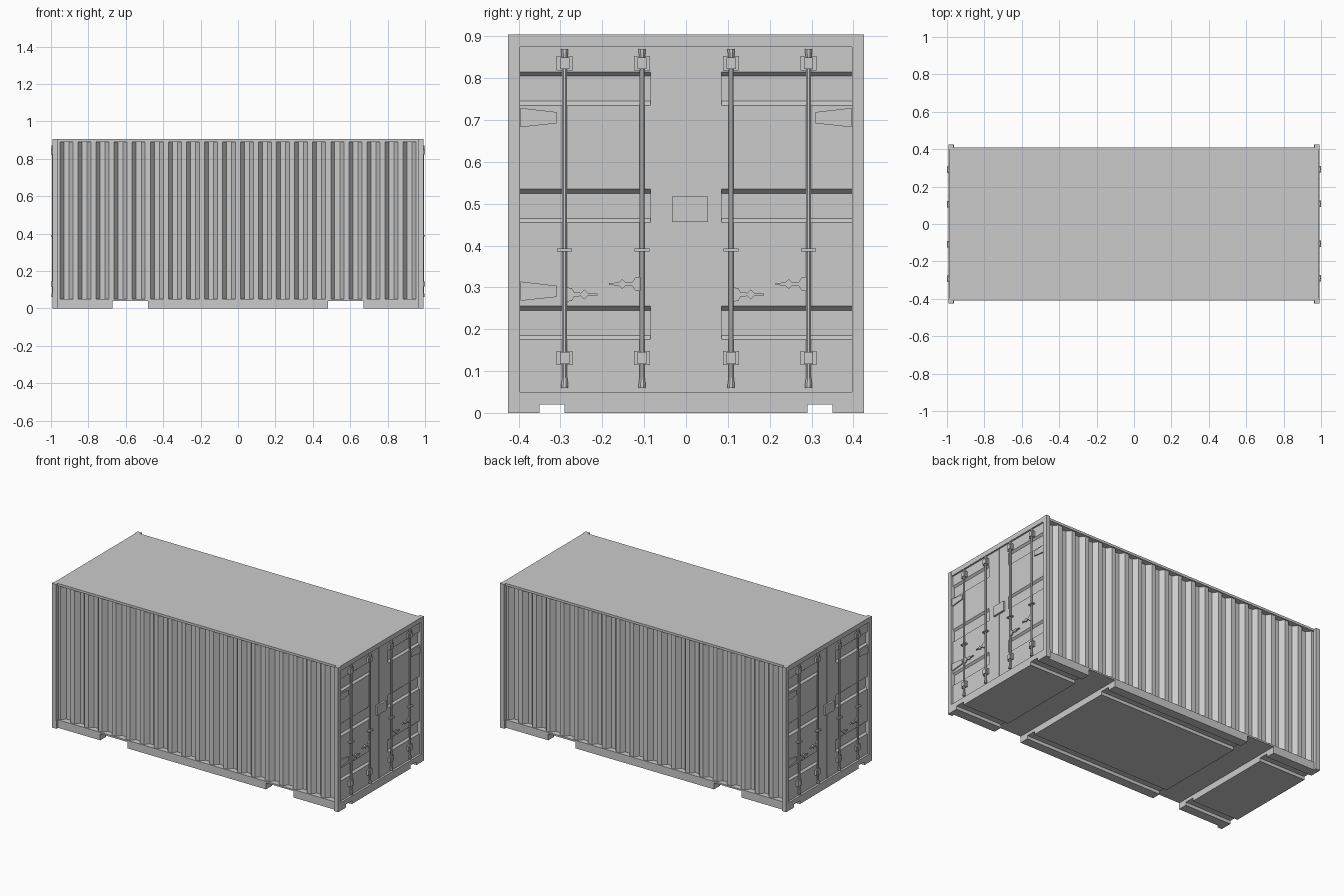
import bpy, bmesh
from math import sin, cos, pi

if "Cube" in bpy.data.objects:
    bpy.data.objects.remove(bpy.data.objects["Cube"])


def make(name, verts, faces, turn=1):
    # turn = -1 spins the part half a turn about z, for the far end
    me = bpy.data.meshes.new(name)
    me.from_pydata([(turn * x, turn * y, z) for x, y, z in verts], [], faces)
    bm = bmesh.new()
    bm.from_mesh(me)
    bmesh.ops.recalc_face_normals(bm, faces=bm.faces)
    bm.to_mesh(me)
    bm.free()
    ob = bpy.data.objects.new(name, me)
    bpy.context.collection.objects.link(ob)
    return ob


def prism(name, pts, axis, lo, hi, turn=1):
    # closed 2D outline pushed along one axis
    place = {'x': lambda a, b, c: (c, a, b), 'y': lambda a, b, c: (a, c, b)}[axis]
    n = len(pts)
    verts = [place(a, b, c) for c in (lo, hi) for a, b in pts]
    faces = [list(range(n)), list(range(n, 2 * n))]
    faces += [(i, (i + 1) % n, n + (i + 1) % n, n + i) for i in range(n)]
    return make(name, verts, faces, turn)


def box(name, x, y, z, turn=1):
    return prism(name, [(y[0], z[0]), (y[1], z[0]), (y[1], z[1]), (y[0], z[1])],
                 'x', x[0], x[1], turn)


def lathe(name, x, y, profile, turn=1, n=8):
    # vertical round part from (radius, z) pairs
    verts = [(x + r * cos(2 * pi * (k + .5) / n), y + r * sin(2 * pi * (k + .5) / n), z)
             for r, z in profile for k in range(n)]
    faces = [(j * n + k, j * n + (k + 1) % n, (j + 1) * n + (k + 1) % n, (j + 1) * n + k)
             for j in range(len(profile) - 1) for k in range(n)]
    faces += [list(range(n)), list(range(len(verts) - n, len(verts)))]
    return make(name, verts, faces, turn)


# roof and floor
box("roof", (-.99, .99), (-.408, .408), (.89, .905))
box("floor", (-.965, .965), (-.408, .408), (.04, .05))

# underside sections left between the two lifting pockets
for x in ((-.965, -.67), (-.48, .48), (.67, .965)):
    box("floor_beam", x, (-.29, .29), (0, .04))
    box("floor_step", x, (-.35, .35), (.02, .04))
    for s in (-1, 1):
        box("bottom_rail", x, sorted((s * .35, s * .408)), (0, .04))

# corrugated side walls
COUNT, HALF = 20, .965
pitch = 2 * HALF / COUNT
line = []
for i in range(COUNT):
    x0 = -HALF + i * pitch
    line += [(x0, .4), (x0 + .14 * pitch, .4), (x0 + .36 * pitch, .372),
             (x0 + .64 * pitch, .372), (x0 + .86 * pitch, .4)]
line.append((HALF, .4))
for s in (-1, 1):
    verts = [(x, s * y, z) for z in (.05, .89) for x, y in line]
    n = len(line)
    quads = [(i, i + 1, n + i + 1, n + i) for i in range(n - 1)]
    make("corrugated_wall", verts, quads if s < 0 else [q[::-1] for q in quads], 1)

# door panel outline (x, z) with three pressed grooves
FACE, BACK = .98, .955
panel = [(BACK, .05), (FACE, .05)]
for z in (.175, .455, .735):
    panel += [(FACE, z), (FACE - .012, z + .01), (FACE - .012, z + .07), (FACE, z + .08)]
panel += [(FACE, .875), (BACK, .875)]

# sill outline (y, z) with two notches
sill = [(-.425, 0), (-.35, 0), (-.35, .02), (-.29, .02), (-.29, 0),
        (.29, 0), (.29, .02), (.35, .02), (.35, 0), (.425, 0), (.425, .05), (-.425, .05)]

# handle outline: offset from the bar, and height
handle = [(0, -.017), (.012, -.015), (.018, -.005), (.034, -.004), (.042, -.012), (.05, -.004),
          (.074, -.002), (.074, .002), (.05, .004), (.042, .012), (.034, .004),
          (.018, .005), (.012, .015), (0, .017)]

for t in (1, -1):
    # end frame
    prism("door_sill", sill, 'x', .962, .993, t)
    box("door_header", (.955, .99), (-.397, .397), (.875, .904), t)
    for y in ((-.425, -.397), (.397, .425)):
        box("corner_post", (.965, .993), y, (.05, .905), t)

    # doors
    prism("door_panel_left", panel, 'y', -.397, -.085, t)
    prism("door_panel_right", panel, 'y', .085, .397, t)
    box("door_middle", (BACK, FACE), (-.085, .085), (.05, .875), t)
    box("door_seal", (FACE, FACE + .003), (-.008, .004), (.05, .875), t)
    box("lock_box", (FACE, FACE + .012), (-.033, .053), (.456, .517), t)

    # tapered hinges
    for s, z in ((-1, .706), (-1, .291), (1, .706)):
        prism("hinge", [(s * .396, z - .023), (s * .31, z - .014),
                        (s * .31, z + .013), (s * .396, z + .023)], 'x', FACE - .012, FACE + .007, t)

    # locking bars with brackets, guides and handles
    for y, s, hz in ((-.29, 1, .283), (-.105, -1, .308), (.108, 1, .283), (.293, -1, .308)):
        lathe("lock_bar", .989, y, [(.009, .06), (.009, .068), (.0065, .085),
                                    (.0065, .845), (.009, .862), (.009, .87)], t)
        for z in (.131, .836):
            box("bar_bracket", (FACE - .012, .992), (y - .019, y + .019), (z - .017, z + .017), t)
            box("bracket_cap", (.992, 1.0), (y - .011, y + .011), (z - .014, z + .014), t)
        box("bar_guide", (FACE, 1.0), (y - .018, y + .018), (.386, .393), t)
        prism("bar_handle", [(y + s * (a + .005), hz + b) for a, b in handle],
              'x', .985, .993, t)
